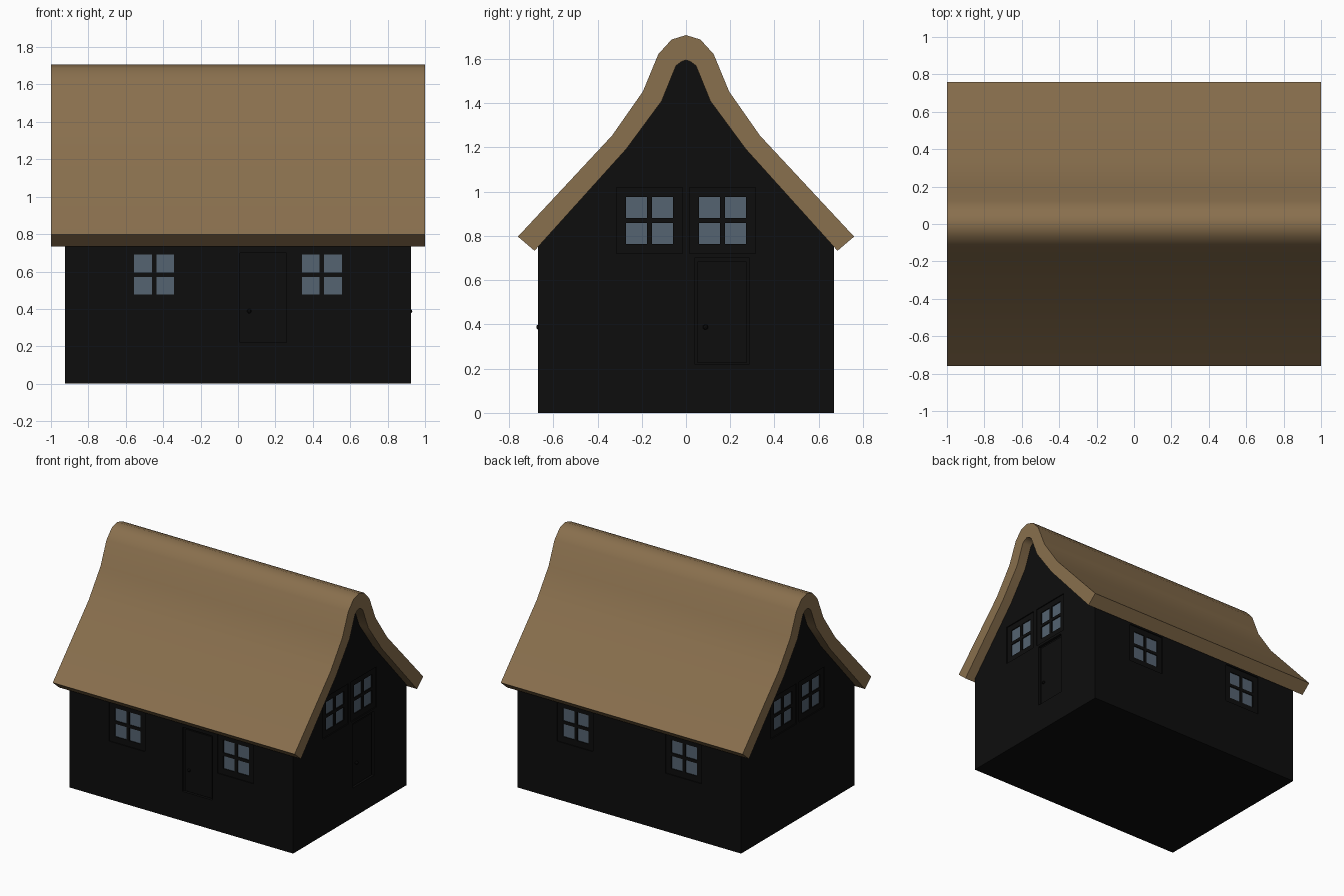
import bpy, bmesh
from math import radians
from mathutils import Matrix

if "Cube" in bpy.data.objects:
    bpy.data.objects.remove(bpy.data.objects["Cube"])


def material(name, rgb):
    m = bpy.data.materials.new(name)
    m.diffuse_color = (*rgb, 1)
    m.use_nodes = True
    m.node_tree.nodes["Principled BSDF"].inputs["Base Color"].default_value = m.diffuse_color
    return m


BLACK = material("tarred_wood", (0.004, 0.004, 0.004))
THATCH = material("thatch", (0.25, 0.16, 0.075))
GLASS = material("glass", (0.09, 0.125, 0.165))


def finish(name, bm, mat):
    bmesh.ops.recalc_face_normals(bm, faces=bm.faces)
    me = bpy.data.meshes.new(name)
    bm.to_mesh(me)
    bm.free()
    me.materials.append(mat)
    ob = bpy.data.objects.new(name, me)
    bpy.context.collection.objects.link(ob)
    return ob


def add_box(bm, lo, hi, matrix):
    size = [b - a for a, b in zip(lo, hi)]
    mid = [(a + b) / 2 for a, b in zip(lo, hi)]
    bmesh.ops.create_cube(bm, size=1, matrix=matrix @ Matrix.Translation(mid) @ Matrix.Diagonal((*size, 1)))


def mirrored(half):
    # half profile runs from the eave up to the ridge at y = 0
    return half + [(-y, z) for y, z in reversed(half[:-1])]


OUTER = mirrored([(0.76, 0.797), (0.335, 1.253), (0.195, 1.453), (0.125, 1.622), (0.065, 1.688), (0, 1.708)])
INNER = mirrored([(0.685, 0.733), (0.27, 1.193), (0.11, 1.41), (0.045, 1.57), (0.02, 1.588), (0, 1.595)])

# thatched roof: a strip between the two profiles, swept along x
bm = bmesh.new()
rows = [[bm.verts.new((x, y, z)) for y, z in prof] for prof in (OUTER, INNER) for x in (-1, 1)]
ol, orr, il, ir = rows
for a, b in ((ol, orr), (il, ir), (ol, il), (orr, ir)):
    for i in range(len(a) - 1):
        bm.faces.new((a[i], b[i], b[i + 1], a[i + 1]))
for i in (0, -1):
    bm.faces.new((ol[i], orr[i], ir[i], il[i]))
roof = finish("thatched_roof", bm, THATCH)
bpy.context.view_layer.objects.active = roof
roof.select_set(True)
bpy.ops.object.shade_smooth_by_angle(angle=radians(40))

# walls: gable cross-section extruded along x
bm = bmesh.new()
section = [(0.67, 0), (0.67, 0.75)] + INNER[1:-1] + [(-0.67, 0.75), (-0.67, 0)]
face = bm.faces.new([bm.verts.new((-0.925, y, z)) for y, z in section])
ext = bmesh.ops.extrude_face_region(bm, geom=[face], use_keep_orig=True)
bmesh.ops.translate(bm, vec=(1.85, 0, 0), verts=[v for v in ext["geom"] if isinstance(v, bmesh.types.BMVert)])
walls = finish("walls", bm, BLACK)


def side(deg, dist):
    # local frame of a wall: x along the wall, -y outward, wall face at y = 0
    return Matrix.Rotation(radians(deg), 4, 'Z') @ Matrix.Translation((0, -dist, 0))


FRONT, RIGHT, BACK, LEFT = side(0, 0.67), side(90, 0.925), side(180, 0.67), side(270, 0.925)
cut = bmesh.new()


def window(name, wall, cx, cz):
    half, depth = 0.15, 0.02
    add_box(cut, (cx - half, -0.05, cz - half), (cx + half, depth, cz + half), wall)
    bm = bmesh.new()
    for s in (-1, 0, 1):
        w = 0.0115 if s == 0 else 0.0215
        c = s * (half - 0.0215)
        add_box(bm, (cx + c - w, 0.008, cz - half), (cx + c + w, depth + 0.01, cz + half), wall)
        add_box(bm, (cx - half, 0.008, cz + c - w), (cx + half, depth + 0.01, cz + c + w), wall)
    finish(name + "_frame", bm, BLACK)
    bm = bmesh.new()
    add_box(bm, (cx - 0.12, 0.015, cz - 0.12), (cx + 0.12, depth + 0.005, cz + 0.12), wall)
    finish(name + "_glass", bm, GLASS)


def door(name, wall, cx):
    add_box(cut, (cx - 0.125, -0.05, 0.22), (cx + 0.125, 0.02, 0.7), wall)
    bm = bmesh.new()
    add_box(bm, (cx - 0.11, 0.012, 0.225), (cx + 0.11, 0.03, 0.685), wall)
    bmesh.ops.create_icosphere(bm, subdivisions=2, radius=0.012,
                               matrix=wall @ Matrix.Translation((cx - 0.075, 0.005, 0.388)))
    finish(name, bm, BLACK)


# windows on all four sides, doors on the front and right
for label, wall, off, z in (("front", FRONT, 0.448, 0.583), ("back", BACK, 0.448, 0.583),
                            ("right", RIGHT, 0.165, 0.87), ("left", LEFT, 0.165, 0.87)):
    for s, n in ((-1, "a"), (1, "b")):
        window(f"{label}_window_{n}", wall, s * off, z)
door("front_door", FRONT, 0.135)
door("right_door", RIGHT, 0.163)

# recesses cut into the walls
cutter = finish("opening_cutter", cut, BLACK)
cutter.hide_render = True
cutter.hide_set(True)
mod = walls.modifiers.new("openings", 'BOOLEAN')
mod.operation = 'DIFFERENCE'
mod.object = cutter
mod.solver = 'EXACT'
